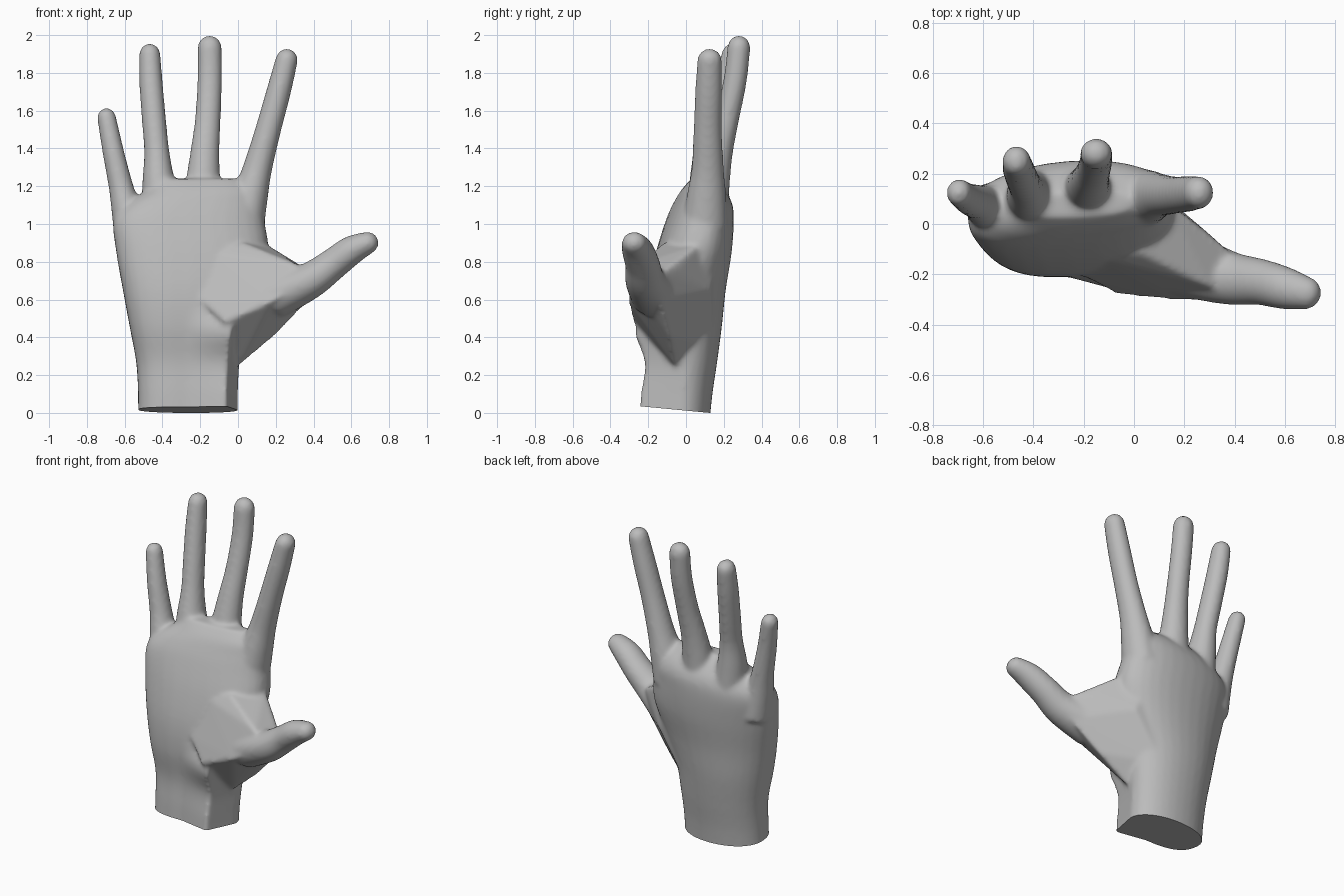
import bpy, bmesh, math
from mathutils import Vector

if "Cube" in bpy.data.objects:
    bpy.data.objects.remove(bpy.data.objects["Cube"])

SIDES = 32
skin = bpy.data.materials.new("matte grey")
skin.use_nodes = True
grey = (0.5, 0.5, 0.5, 1)
skin.diffuse_color = grey
skin.node_tree.nodes["Principled BSDF"].inputs["Base Color"].default_value = grey


def make_object(name, bm):
    bmesh.ops.recalc_face_normals(bm, faces=bm.faces)
    mesh = bpy.data.meshes.new(name)
    bm.to_mesh(mesh)
    bm.free()
    mesh.materials.append(skin)
    obj = bpy.data.objects.new(name, mesh)
    bpy.context.collection.objects.link(obj)
    return obj


def loft(name, rings):
    bm = bmesh.new()
    loops = [[bm.verts.new(p) for p in ring] for ring in rings]
    for low, high in zip(loops, loops[1:]):
        for i in range(SIDES):
            j = (i + 1) % SIDES
            bm.faces.new((low[i], low[j], high[j], high[i]))
    bm.faces.new(loops[0])
    bm.faces.new(loops[-1])
    return make_object(name, bm)


def smooth_rows(rows, steps=5):
    # flowing curve through the rows of numbers
    last = len(rows) - 1
    out = []
    for i in range(last):
        quad = zip(rows[max(i - 1, 0)], rows[i], rows[i + 1], rows[min(i + 2, last)])
        quad = list(quad)
        for k in range(steps):
            t = k / steps
            out.append([b + t / 2 * (c - a + t * (2*a - 5*b + 4*c - d + t * (3*b - a - 3*c + d)))
                        for a, b, c, d in quad])
    return out + [rows[last]]


def palm_ring(z, left, right, front, back, lean, corner_y, keel):
    # full front and rounder back; keel blends in a sharp front corner on the thumb side
    def point(a):
        c, s = math.cos(a), math.sin(a)
        power = 0.75 if s < 0 else 0.95
        u = math.copysign(abs(c) ** power, c)
        v = math.copysign(abs(s) ** power, s)
        return Vector(((left + right) / 2 + u * (right - left) / 2,
                       (front + back) / 2 + v * (back - front) / 2 + u * lean, z))
    corner_angle = math.tau * 7 / 8
    corner = point(corner_angle)
    corner.y = corner_y
    side, middle = point(0), point(math.tau * 3 / 4)
    ring = []
    for i in range(SIDES):
        a = math.tau * i / SIDES
        p = point(a)
        t = (a - corner_angle) / (math.tau / 8)
        if t >= 0:
            p = p.lerp(corner.lerp(side, t), keel)
        elif t > -1:
            p = p.lerp(corner.lerp(middle, -t), keel)
        ring.append(p)
    return ring


def digit(name, joints, depth=1.1):
    # round-tipped tube through joints given as x, y, z, radius
    joints = smooth_rows(joints)
    points = [Vector(j[:3]) for j in joints]
    stations = []
    for i, p in enumerate(points):
        axis = points[min(i + 1, len(points) - 1)] - points[max(i - 1, 0)]
        stations.append((p, axis.normalized(), joints[i][3]))
    p, axis, r = stations[-1]
    for k in (1, 2, 3):
        a = math.radians(26 * k)
        stations.append((p + axis * r * math.sin(a), axis, r * math.cos(a)))
    rings = []
    for p, axis, r in stations:
        side = axis.cross(Vector((0, 1, 0))).normalized()
        up = side.cross(axis)
        turn = [math.tau * i / SIDES for i in range(SIDES)]
        rings.append([p + side * r * math.cos(a) + up * r * depth * math.sin(a) for a in turn])
    return loft(name, rings)


# Palm and wrist
palm = loft("palm", [palm_ring(*row) for row in smooth_rows((
    (-0.1, -0.53, 0, -0.21, 0.12, 0.01, -0.26, 1),
    (0.1, -0.53, 0, -0.2, 0.14, 0.01, -0.24, 1),
    (0.27, -0.54, 0.01, -0.19, 0.165, 0.01, -0.22, 1),
    (0.46, -0.575, 0.04, -0.21, 0.19, 0.01, -0.27, 1),
    (0.65, -0.61, 0.11, -0.2, 0.21, 0.015, -0.2, 0),
    (0.85, -0.645, 0.16, -0.155, 0.24, 0.025, -0.15, 0),
    (1.02, -0.66, 0.14, -0.1, 0.25, 0.03, -0.1, 0),
    (1.11, -0.59, 0.13, -0.06, 0.24, 0.03, 0, 0),
    (1.18, -0.48, 0.1, -0.02, 0.2, 0.02, 0, 0),
    (1.24, -0.44, 0, 0.03, 0.13, 0.01, 0, 0),
))])

# Fleshy base of the thumb, with a sharp lower edge running out along it
bm = bmesh.new()
for p in [(-0.07, -0.28, 0.48), (0.18, -0.305, 0.59), (0.36, -0.3, 0.7),
          (0.01, -0.06, 0.25), (0.2, -0.09, 0.41), (0.38, -0.14, 0.6),
          (-0.1, 0.14, 0.35), (-0.1, 0.18, 0.65), (0.1, 0.13, 0.65), (0, 0.19, 0.9),
          (0.4, -0.13, 0.74), (0.3, -0.04, 0.76), (0.3, -0.25, 0.79), (0.19, -0.02, 0.83),
          (0.14, 0.08, 0.9), (0.03, -0.12, 0.9), (-0.2, -0.21, 0.6), (-0.15, -0.13, 0.85)]:
    bm.verts.new(p)
bmesh.ops.convex_hull(bm, input=bm.verts)
thumb_base = make_object("thumb_base", bm)

# Thumb and fingers
digits = [
    digit("thumb", [(0.2, -0.16, 0.62, 0.12), (0.38, -0.215, 0.7, 0.097),
                    (0.5, -0.23, 0.785, 0.084), (0.6, -0.255, 0.86, 0.077),
                    (0.685, -0.275, 0.9, 0.06)]),
    digit("index_finger", [(0.03, 0.1, 1, 0.11), (0.07, 0.11, 1.17, 0.092),
                           (0.105, 0.115, 1.3, 0.077), (0.16, 0.115, 1.5, 0.068),
                           (0.215, 0.12, 1.7, 0.065), (0.258, 0.125, 1.87, 0.059)]),
    digit("middle_finger", [(-0.19, 0.12, 1.05, 0.11), (-0.185, 0.145, 1.22, 0.092),
                            (-0.175, 0.175, 1.38, 0.077), (-0.16, 0.215, 1.55, 0.068),
                            (-0.15, 0.26, 1.76, 0.065), (-0.15, 0.28, 1.935, 0.064)], 0.95),
    digit("ring_finger", [(-0.4, 0.1, 1.05, 0.11), (-0.42, 0.12, 1.22, 0.087),
                          (-0.43, 0.145, 1.38, 0.067), (-0.445, 0.18, 1.55, 0.064),
                          (-0.46, 0.22, 1.74, 0.062), (-0.467, 0.25, 1.9, 0.056)]),
    digit("little_finger", [(-0.55, 0.06, 0.9, 0.1), (-0.59, 0.07, 1.07, 0.08),
                            (-0.62, 0.085, 1.2, 0.065), (-0.66, 0.1, 1.38, 0.057),
                            (-0.696, 0.125, 1.565, 0.05)]),
]

# Fuse the parts into one skin
bpy.ops.object.select_all(action="DESELECT")
for part in [thumb_base, palm] + digits:
    part.select_set(True)
bpy.context.view_layer.objects.active = palm
bpy.ops.object.join()
hand = palm
hand.name = hand.data.name = "hand"
remesh = hand.modifiers.new("fuse", "REMESH")
remesh.mode = "VOXEL"
remesh.voxel_size = 0.013
remesh.use_smooth_shade = True
soften = hand.modifiers.new("soften", "SMOOTH")
soften.factor = 0.5
soften.iterations = 9
for name in ("fuse", "soften"):
    bpy.ops.object.modifier_apply(modifier=name)

# Flat slanted cut across the wrist
bm = bmesh.new()
bm.from_mesh(hand.data)
cut = bmesh.ops.bisect_plane(bm, geom=bm.verts[:] + bm.edges[:] + bm.faces[:],
                             plane_co=(0, 0, 0.012), plane_no=(0, 0.095, 1), clear_inner=True)
rim = [e for e in cut["geom_cut"] if isinstance(e, bmesh.types.BMEdge)]
bmesh.ops.contextual_create(bm, geom=rim)
bmesh.ops.recalc_face_normals(bm, faces=bm.faces)
bm.to_mesh(hand.data)
bm.free()
bpy.ops.object.shade_smooth_by_angle(angle=math.radians(40))
